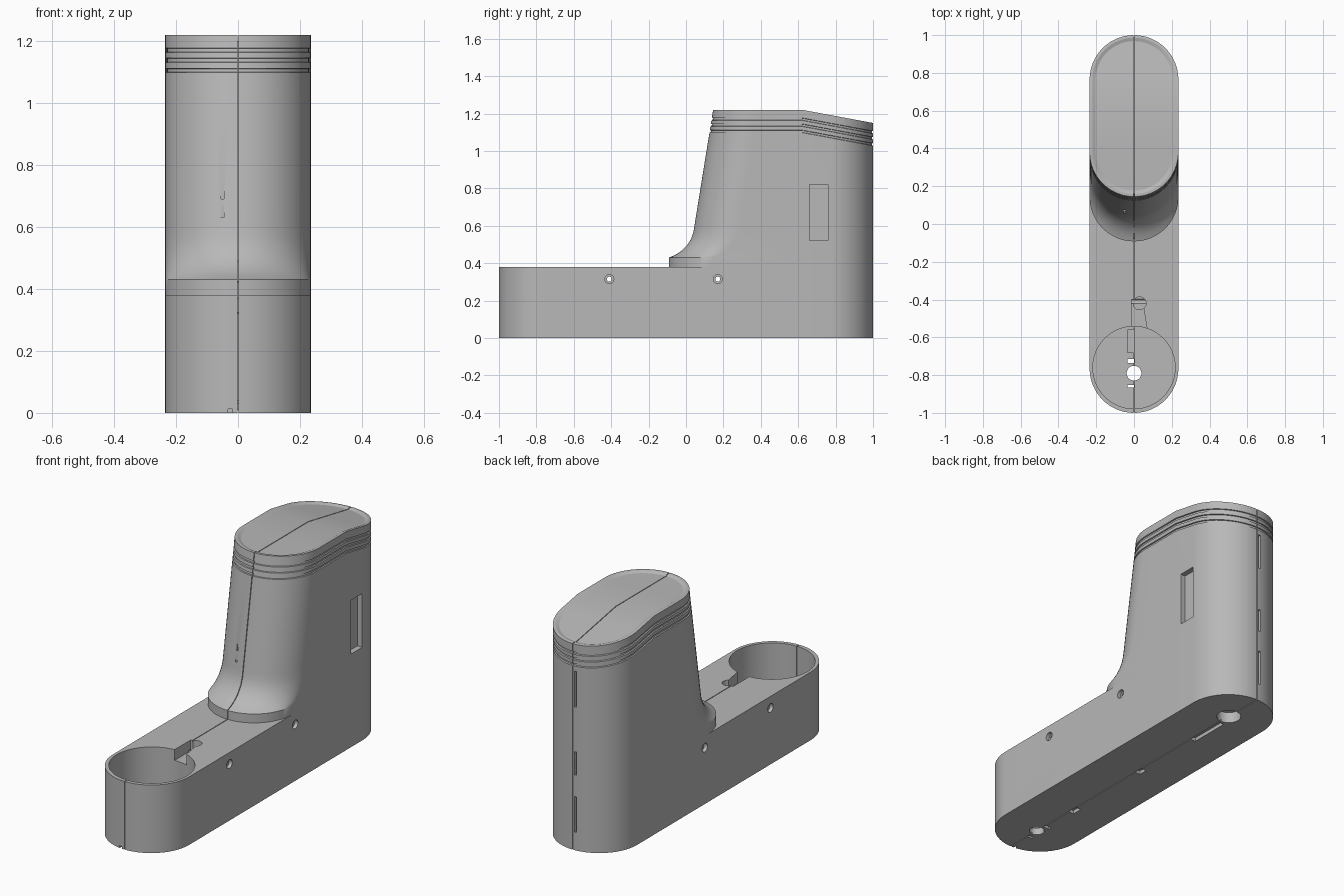
import bpy, bmesh
from math import sin, cos, pi

if "Cube" in bpy.data.objects:
    bpy.data.objects.remove(bpy.data.objects["Cube"], do_unlink=True)

grey = bpy.data.materials.new("plain grey")
grey.use_nodes = True
grey.diffuse_color = (0.48, 0.48, 0.48, 1)
grey.node_tree.nodes["Principled BSDF"].inputs["Base Color"].default_value = grey.diffuse_color

R = 0.235      # half width of the body
BEND = 0.62    # where the lid starts to slope down
SEG = 32       # segments per half round end
COUNT = 2 * SEG + 4


def make_object(name, bm):
    bmesh.ops.recalc_face_normals(bm, faces=bm.faces)
    mesh = bpy.data.meshes.new(name)
    bm.to_mesh(mesh)
    bm.free()
    mesh.materials.append(grey)
    obj = bpy.data.objects.new(name, mesh)
    bpy.context.collection.objects.link(obj)
    return obj


def ring(bm, front, z, inset=0.0, sloped=False):
    """Stadium outline from the given front to the back end."""
    r = R - inset
    back_c, front_c = 1 - R, front + R
    pts = [(r * cos(pi * i / SEG), back_c + r * sin(pi * i / SEG)) for i in range(SEG + 1)]
    pts.append((-r, BEND))
    pts += [(-r * cos(pi * i / SEG), front_c - r * sin(pi * i / SEG)) for i in range(SEG + 1)]
    pts.append((r, BEND))
    drop = lambda y: max(0, y - BEND) * 0.185 if sloped else 0
    return [bm.verts.new((x, y, z - drop(y))) for x, y in pts]


def cap(bm, vs):
    """Close a ring with strips running across the width."""
    order = [(SEG // 2 - k) % COUNT for k in range(COUNT // 2 + 1)]
    for a, b in zip(order, order[1:]):
        face = []
        for i in (a, b, (SEG - b) % COUNT, (SEG - a) % COUNT):
            if vs[i] not in face:
                face.append(vs[i])
        bm.faces.new(face)


def loft(name, sections):
    bm = bmesh.new()
    rings = [ring(bm, *s) for s in sections]
    for lo, hi in zip(rings, rings[1:]):
        for i in range(COUNT):
            j = (i + 1) % COUNT
            bm.faces.new((lo[i], lo[j], hi[j], hi[i]))
    cap(bm, rings[0])
    cap(bm, rings[-1])
    return make_object(name, bm)


def prism(name, pts, axis, lo, hi):
    """Extrude a flat outline along x or z."""
    bm = bmesh.new()
    place = (lambda p, h: (h, *p)) if axis == "x" else (lambda p, h: (*p, h))
    a = [bm.verts.new(place(p, lo)) for p in pts]
    b = [bm.verts.new(place(p, hi)) for p in pts]
    bm.faces.new(a)
    bm.faces.new(b)
    for i in range(len(pts)):
        j = (i + 1) % len(pts)
        bm.faces.new((a[i], a[j], b[j], b[i]))
    return make_object(name, bm)


def box(x0, x1, y0, y1, z0, z1):
    return prism("cutter", [(x0, y0), (x1, y0), (x1, y1), (x0, y1)], "z", z0, z1)


def drum(u, v, r, axis, lo, hi, n=32):
    pts = [(u + r * cos(2 * pi * i / n), v + r * sin(2 * pi * i / n)) for i in range(n)]
    return prism("cutter", pts, axis, lo, hi)


def cut(obj, cutter, keep=False):
    mod = obj.modifiers.new("cut", "BOOLEAN")
    mod.operation, mod.solver, mod.object = "DIFFERENCE", "EXACT", cutter
    bpy.context.view_layer.update()
    graph = bpy.context.evaluated_depsgraph_get()
    mesh = bpy.data.meshes.new_from_object(obj.evaluated_get(graph))
    obj.modifiers.clear()
    obj.data = mesh
    if not keep:
        bpy.data.objects.remove(cutter, do_unlink=True)


# Long low base
base = loft("base", [(-1, 0), (-1, 0.38)])

# Tower: collar, flared foot, leaning front, ribbed neck and dished lid
lean = lambda z: 0.045 + (z - 0.6) * 0.161
sections = [(-0.092, 0.38), (-0.092, 0.43), (-0.06, 0.443), (-0.025, 0.465), (0.005, 0.495),
            (0.027, 0.53), (0.039, 0.565), (lean(0.6), 0.6), (lean(1.0), 1.0)]
for c in (1.105, 1.138, 1.17):
    for dz, inset in ((-0.007, 0), (-0.005, 0.006), (0.005, 0.006), (0.007, 0)):
        sections.append((lean(c + dz), c + dz, inset, True))
for z, inset in ((1.22, 0), (1.22, 0.014), (1.212, 0.032)):
    sections.append((lean(1.22), z, inset, True))
tower = loft("tower", sections)

# Round cup in the front end, with its drain hole and floor slots
cut(base, drum(0, -0.76, 0.218, "z", 0.04, 0.5, 64))
cut(base, drum(0, -0.79, 0.039, "z", -0.1, 0.1))
for y0, y1 in ((-0.735, -0.715), (-0.866, -0.852)):
    cut(base, box(-0.035, 0, y0, y1, -0.1, 0.1))
cut(base, box(-0.035, 0, -0.68, -0.56, 0.03, 0.1))

# Cable channel behind the cup
cut(base, drum(0.03, -0.42, 0.034, "z", 0.31, 0.5))
cut(base, prism("cutter", [(-0.012, -0.56), (0.07, -0.56), (0.05, -0.44), (0.03, -0.4),
                           (-0.012, -0.4)], "z", 0.32, 0.5))

# Counterbored screw holes through the sides
for y in (-0.41, 0.17):
    cut(base, drum(y, 0.315, 0.013, "x", -0.4, 0.4, 24))
    for side in (-1, 1):
        lo, hi = sorted((side * 0.215, side * 0.3))
        cut(base, drum(y, 0.315, 0.024, "x", lo, hi, 24))

# Underside opening and small recesses
cut(base, drum(0, 0.77, 0.063, "z", -0.1, 0.06))
for y0, y1 in ((0.46, 0.69), (0.01, 0.06), (-0.53, -0.47)):
    cut(base, box(-0.032, 0, y0, y1, -0.1, 0.02))
cut(base, box(-0.032, -0.018, -1.1, -0.985, -0.1, 0.012))

# Side window and small slots in the tower
cut(tower, box(0.205, 0.3, 0.66, 0.76, 0.52, 0.82))
cut(tower, box(-0.055, -0.045, -0.1, 0.073, 0.69, 0.75))
cut(tower, box(-0.055, -0.045, -0.1, 0.062, 0.63, 0.67))
for z0, z1 in ((0.8, 1.0), (0.42, 0.55)):
    cut(tower, box(-0.024, -0.012, 0.985, 1.1, z0, z1))
cut(base, box(-0.024, -0.012, 0.985, 1.1, 0.1, 0.3))

# Fine seam running round the middle of the whole body
seam = box(-0.002, 0.002, -1.2, 1.2, -0.2, 1.4)
core = [(-0.992, 0.01), (0.988, 0.01), (0.988, 1.125), (BEND, 1.2), (0.16, 1.2), (0.06, 0.6),
        (0.02, 0.49), (-0.08, 0.42), (-0.08, 0.37), (-0.55, 0.37), (-0.55, 0.03), (-0.992, 0.03)]
cut(seam, prism("cutter", core, "x", -0.1, 0.1))
cut(base, seam, keep=True)
cut(tower, seam)

# Smooth round ends, crisp edges
bpy.ops.object.select_all(action="DESELECT")
for obj in (base, tower):
    obj.select_set(True)
bpy.context.view_layer.objects.active = base
bpy.ops.object.shade_smooth_by_angle(angle=0.4)
